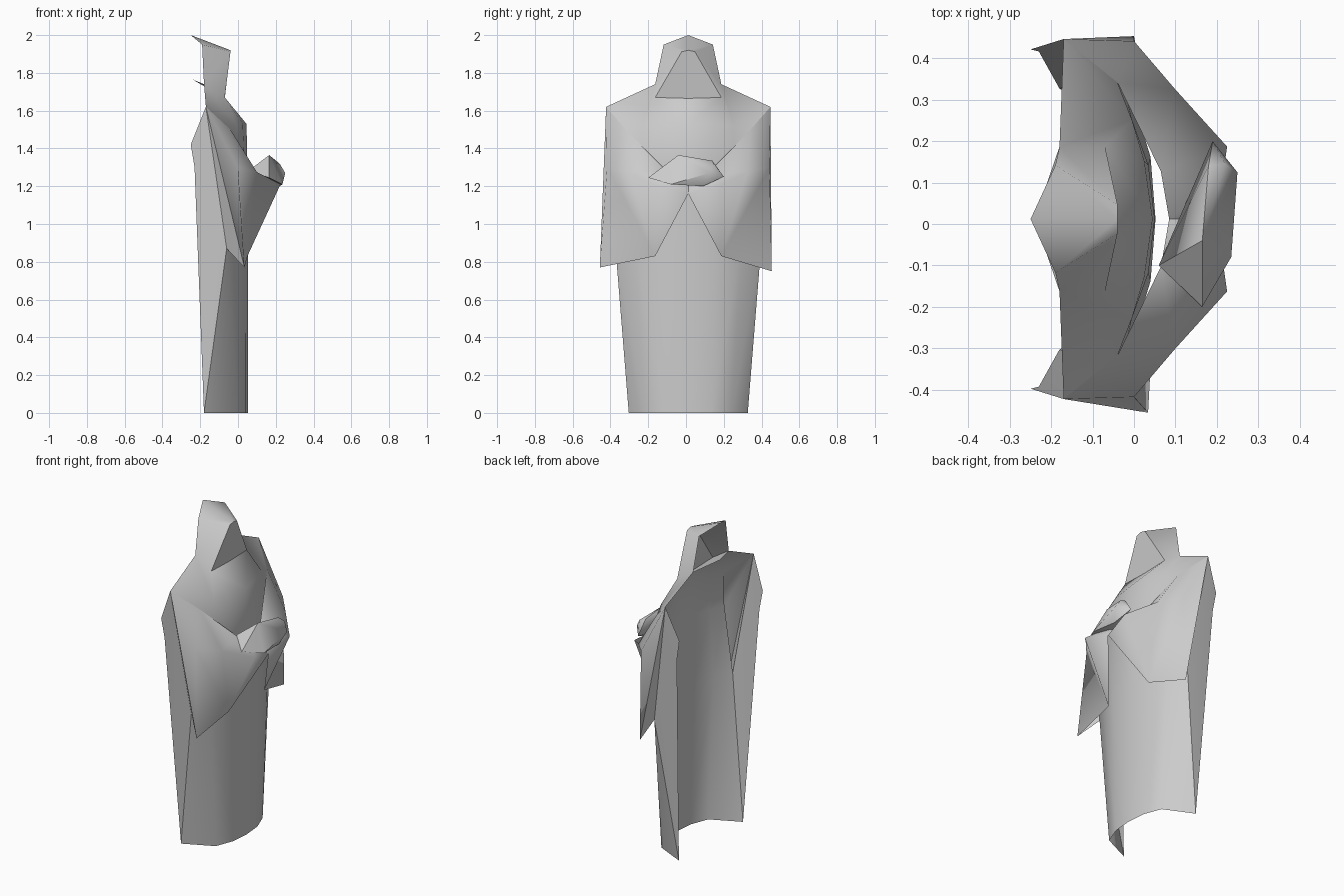
import bpy, bmesh, math

cube = bpy.data.objects.get("Cube")
if cube:
    bpy.data.objects.remove(cube, do_unlink=True)

grey = bpy.data.materials.new("stone_grey")
grey.use_nodes = True
colour = (0.6, 0.6, 0.6, 1)
grey.diffuse_color = colour
grey.node_tree.nodes["Principled BSDF"].inputs["Base Color"].default_value = colour

MIDDLE = .012      # the figure's centre line sits slightly towards +y
SIDES = (1, -1)


def place(p, side):
    return (p[0], MIDDLE + side * p[1], p[2])


def finish(name, bm, angle):
    """Weld the halves and turn the bmesh into a smooth-shaded object."""
    bmesh.ops.remove_doubles(bm, verts=bm.verts, dist=.0005)
    bmesh.ops.recalc_face_normals(bm, faces=bm.faces)
    me = bpy.data.meshes.new(name)
    bm.to_mesh(me)
    bm.free()
    me.materials.append(grey)
    ob = bpy.data.objects.new(name, me)
    bpy.context.collection.objects.link(ob)
    bpy.ops.object.select_all(action='DESELECT')
    ob.select_set(True)
    bpy.context.view_layer.objects.active = ob
    bpy.ops.object.shade_smooth_by_angle(angle=math.radians(angle))


def panels(bm, side, points, faces):
    """Faces from named points; each face is a word of point letters."""
    verts = {k: bm.verts.new(place(p, side)) for k, p in points.items()}
    for f in faces.split():
        bm.faces.new([verts[c] for c in f])


def loft(bm, side, rows):
    """A shell skinned across rows of points."""
    grid = [[bm.verts.new(place(p, side)) for p in row] for row in rows]
    for low, high in zip(grid, grid[1:]):
        for i in range(len(low) - 1):
            bm.faces.new((low[i], low[i + 1], high[i + 1], high[i]))


# Landmarks shared by neighbouring parts
shoulder = (-.17, .435, 1.62)
armpit = (-.04, .33, 1.5)
hip = (-.06, .385, .87)
hem = (-.18, .315, 0)
throat = (-.07, 0, 1.665)
collar = (-.07, .175, 1.67)
neck = (-.18, .175, 1.74)
brow = (-.04, 0, 1.92)
temple = (-.04, .035, 1.912)


def cuff_tip(side):
    """The lowest corner of a sleeve; the two hang a little differently."""
    return (.017 - .017 * side, .455 - .013 * side, .76 - .01 * side)


# Robe front and hood, one open-backed shell
robe = bmesh.new()
for side in SIDES:
    loft(robe, side, [
        [(.052, 0, 0), (.042, .12, 0), (0, .23, 0), hem],
        [(.052, 0, .87), (.04, .15, .87), (0, .28, .87), hip],
        [(.05, 0, 1.3), (.035, .13, 1.3), (-.005, .24, 1.3), (-.03, .345, 1.3)],
        [(.045, 0, 1.53), (.025, .14, 1.53), (-.005, .24, 1.52), armpit],
        [throat, collar, neck, shoulder],
    ])
    loft(robe, side, [
        [brow, temple, collar],
        [(-.25, 0, 2), (-.19, .13, 1.95), neck],
    ])
finish("robe_and_hood", robe, 85)

# Flat face, and the floor of the hood behind it
face, floor = bmesh.new(), bmesh.new()
for side in SIDES:
    panels(face, side, {"a": brow, "b": temple, "c": collar, "d": throat}, "adcb")
    panels(floor, side, {"c": collar, "d": throat, "n": neck,
                         "f": (-.24, 0, 1.765)}, "dfnc")
finish("face", face, 40)
finish("hood_floor", floor, 60)

# Folds behind the arms
folds = bmesh.new()
for side in SIDES:
    panels(folds, side, {
        "S": shoulder, "B": (-.25, .41, 1.42), "C": (-.23, .405, 1.3),
        "Q": hem, "P": hip, "T": cuff_tip(side),
    }, "STP SPQ SQC SCB")
finish("side_folds", folds, 40)

# Sleeves, hanging from the bent arms and meeting below the hands
sleeves = bmesh.new()
for side in SIDES:
    panels(sleeves, side, {
        "S": shoulder, "A": armpit, "K": (0, .43, 1.3), "E": (.1, .313, 1.275),
        "T": cuff_tip(side), "L": (.05, .175, .83), "W": (.225, .175, 1.21),
        "M": (.2, 0, 1.16), "I": (.065, .115, 1.28), "J": (.15, .04, 1.25),
        "C": (.085, 0, 1.25),
    }, "SAK SKT KELT EWL WML AEK AIE IJWE JMW ICJ CMJ")
finish("sleeves", sleeves, 80)

# Folded hands, one faceted lens
hands = bmesh.new()
for p in [(.06, -.1, 1.285), (.165, -.04, 1.365), (.18, .14, 1.335), (.22, .145, 1.32),
          (.25, .125, 1.27), (.235, -.08, 1.21), (.165, -.2, 1.245), (.22, .09, 1.2),
          (.19, .2, 1.25), (.13, 0, 1.23)]:
    hands.verts.new(p)
bmesh.ops.convex_hull(hands, input=hands.verts)
finish("folded_hands", hands, 50)
